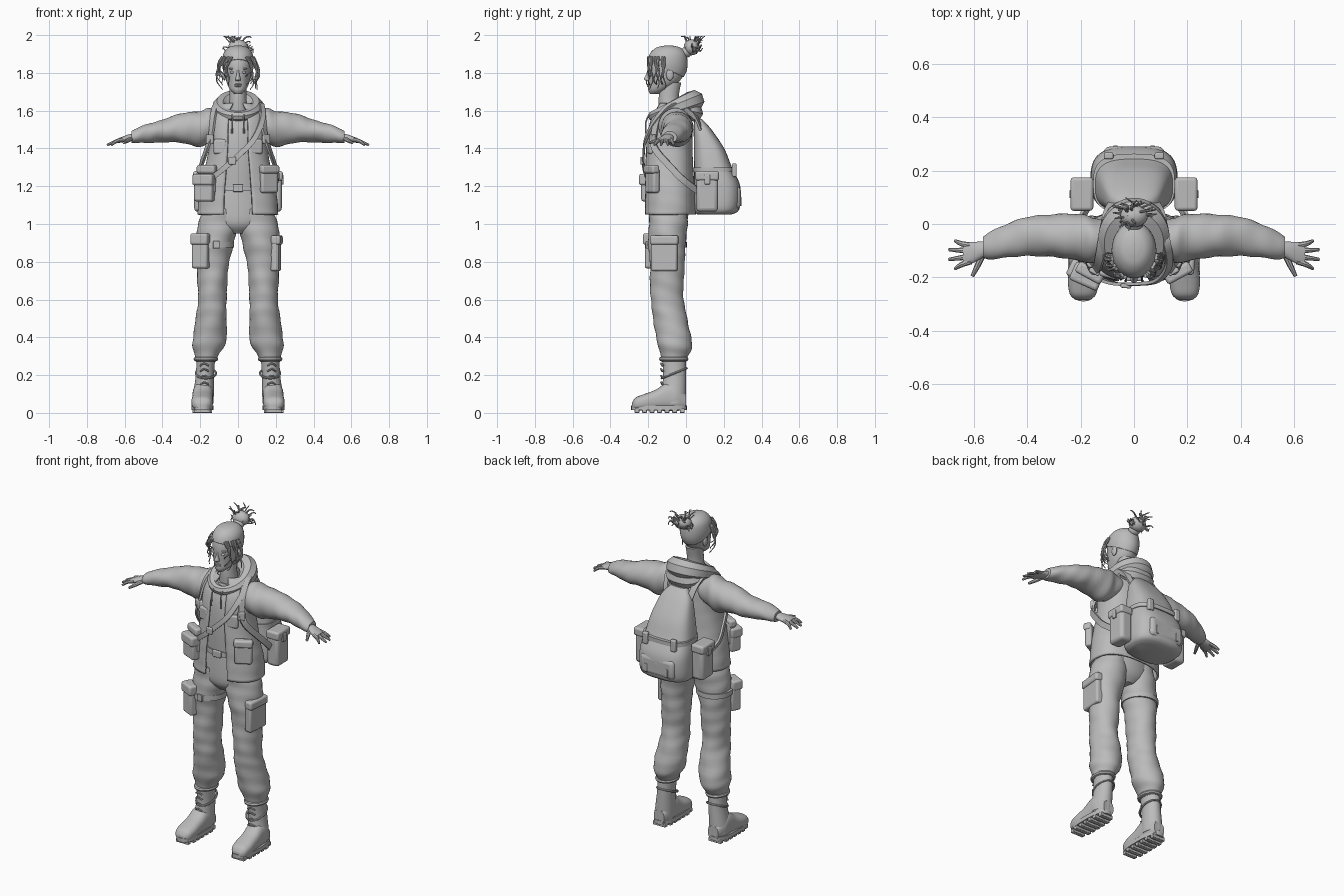
import bpy, bmesh, math, random
from mathutils import Vector, Matrix

if "Cube" in bpy.data.objects:
    bpy.data.objects.remove(bpy.data.objects["Cube"], do_unlink=True)
random.seed(4)

GREY = (0.5, 0.5, 0.5, 1)
clay = bpy.data.materials.new("plain_grey")
clay.use_nodes = True
clay.diffuse_color = GREY
clay.node_tree.nodes["Principled BSDF"].inputs["Base Color"].default_value = GREY


def finish(ob, mirror=False, bevel=0, shell=0):
    """Give an object its material, modifiers and smooth shading."""
    ob.data.materials.clear()
    ob.data.materials.append(clay)
    if bevel:
        mod = ob.modifiers.new("Bevel", "BEVEL")
        mod.width, mod.segments = bevel, 3
    if shell:
        mod = ob.modifiers.new("Solidify", "SOLIDIFY")
        mod.thickness = shell
    if mirror:
        ob.modifiers.new("Mirror", "MIRROR").use_mirror_merge = False
    bpy.ops.object.select_all(action="DESELECT")
    ob.select_set(True)
    bpy.context.view_layer.objects.active = ob
    bpy.ops.object.shade_smooth_by_angle(angle=math.radians(40))
    return ob


def add_mesh(name, bm, **options):
    bmesh.ops.recalc_face_normals(bm, faces=bm.faces)
    mesh = bpy.data.meshes.new(name)
    bm.to_mesh(mesh)
    bm.free()
    ob = bpy.data.objects.new(name, mesh)
    bpy.context.collection.objects.link(ob)
    return finish(ob, **options)


def resample(rows, steps=5):
    """Pass a smooth curve through rows of numbers."""
    rows = [Vector(r) for r in rows]
    out = []
    for i in range(len(rows) - 1):
        a, b, c = rows[max(i - 1, 0)], rows[i], rows[i + 1]
        d = rows[min(i + 2, len(rows) - 1)]
        for k in range(steps):
            t = k / steps
            out.append(b + (c - a) * (t / 2) + (a * 2 - b * 5 + c * 4 - d) * (t * t / 2)
                       + (b * 3 - a - c * 3 + d) * (t ** 3 / 2))
    return out + [rows[-1]]


def loft(name, rows, axis="z", sides=32, fold=0, square=2, gap=0, caps=True, cut=None, **options):
    """Skin rings of (position, centre, centre, radius, radius) along an axis."""
    bm = bmesh.new()
    place = {"x": lambda p, u, v: (p, u, v), "y": lambda p, u, v: (u, p, v),
             "z": lambda p, u, v: (u, v, p)}[axis]
    rings = []
    for p, cu, cv, ru, rv in resample(rows):
        ring = []
        for i in range(sides):
            ang = math.tau * i / sides
            c, s = math.cos(ang), math.sin(ang)
            k = 1 + fold * (math.sin(p * 75 + 2 * s) + math.sin(3 * ang + p * 28)) / 2
            u = cu + ru * k * math.copysign(abs(c) ** (2 / square), c)
            v = cv + rv * k * math.copysign(abs(s) ** (2 / square), s)
            ring.append(bm.verts.new(place(p, u, v)))
        rings.append(ring)
    for low, high in zip(rings, rings[1:]):
        for i in range(sides):
            j = (i + 1) % sides
            if abs(math.tau * (i + 0.5) / sides - 1.5 * math.pi) >= gap:
                bm.faces.new((low[i], low[j], high[j], high[i]))
    if caps:
        bm.faces.new(rings[0])
        bm.faces.new(rings[-1])
    if cut:
        bmesh.ops.bisect_plane(bm, geom=bm.verts[:] + bm.edges[:] + bm.faces[:],
                               plane_co=cut[0], plane_no=cut[1], clear_inner=True)
    return add_mesh(name, bm, **options)


def box(name, centre, size, turn=0, bevel=0.012, mirror=False):
    bm = bmesh.new()
    matrix = Matrix.Translation(centre) @ Matrix.Rotation(turn, 4, "Z") @ Matrix.Diagonal((*size, 1))
    bmesh.ops.create_cube(bm, size=1, matrix=matrix)
    return add_mesh(name, bm, bevel=bevel, mirror=mirror)


def ball(name, centre, radii, mirror=False):
    bm = bmesh.new()
    matrix = Matrix.Translation(centre) @ Matrix.Diagonal((*radii, 1))
    bmesh.ops.create_uvsphere(bm, u_segments=20, v_segments=12, radius=1, matrix=matrix)
    return add_mesh(name, bm, mirror=mirror)


def tube(name, paths, mirror=False, cyclic=False):
    """Round strands through rows of (x, y, z, radius)."""
    curve = bpy.data.curves.new(name, "CURVE")
    curve.dimensions, curve.bevel_depth, curve.bevel_resolution = "3D", 1, 2
    curve.use_fill_caps = True
    for path in paths:
        rows = resample(path, 3)
        spline = curve.splines.new("POLY")
        spline.points.add(len(rows) - 1)
        spline.use_cyclic_u = cyclic
        for point, (x, y, z, r) in zip(spline.points, rows):
            point.co, point.radius = (x, y, z, 1), r
    ob = bpy.data.objects.new(name, curve)
    bpy.context.collection.objects.link(ob)
    bpy.ops.object.select_all(action="DESELECT")
    ob.select_set(True)
    bpy.context.view_layer.objects.active = ob
    bpy.ops.object.convert(target="MESH")
    return finish(bpy.context.view_layer.objects.active, mirror=mirror)


def ribbon(name, path, width=0.03, thick=0.012, mirror=False):
    """A flat strap that lies around the torso."""
    rows, bm, rings = resample(path), bmesh.new(), []
    for i, p in enumerate(rows):
        along = (rows[min(i + 1, len(rows) - 1)] - rows[max(i - 1, 0)]).normalized()
        side = along.cross(p - Vector((0, -0.08, 1.35))).normalized()
        out = side.cross(along)
        rings.append([bm.verts.new(p + side * width / 2 * a + out * thick / 2 * b)
                      for a, b in ((1, 1), (1, -1), (-1, -1), (-1, 1))])
    for low, high in zip(rings, rings[1:]):
        for i in range(4):
            bm.faces.new((low[i], low[i - 1], high[i - 1], high[i]))
    bm.faces.new(rings[0])
    bm.faces.new(rings[-1])
    return add_mesh(name, bm, mirror=mirror)


# Head, face and neck
skull = [(1.688, 0, -.165, .018, .025), (1.71, 0, -.15, .042, .05), (1.75, 0, -.12, .06, .08),
         (1.8, 0, -.105, .07, .098), (1.85, 0, -.1, .076, .1), (1.9, 0, -.095, .068, .087),
         (1.93, 0, -.093, .043, .055), (1.94, 0, -.092, .012, .015)]
loft("head", skull)
loft("hair_cap", [(z + .004, x, y, rx + .008, ry + .008) for z, x, y, rx, ry in skull],
     cut=((0, 0, 1.77), (0, .5, 1)), shell=.006)
loft("neck", [(1.56, 0, -.08, .06, .06), (1.66, 0, -.092, .045, .053), (1.75, 0, -.08, .045, .055)])
loft("nose", [(1.758, 0, -.2, .013, .012), (1.768, 0, -.203, .014, .019), (1.79, 0, -.2, .008, .012),
              (1.82, 0, -.195, .006, .008)], sides=16)
ball("eye", (.029, -.19, 1.803), (.014, .008, .007), mirror=True)
ball("brow", (.03, -.189, 1.822), (.02, .009, .004), mirror=True)
ball("ear", (.072, -.085, 1.79), (.01, .02, .03), mirror=True)
for lip, z in (("upper_lip", 1.739), ("lower_lip", 1.73)):
    ball(lip, (0, -.196, z), (.02, .01, .005))

# Curls beside the face, bun and loose wisps
curls = []
for i in range(18):
    sign = 1 if i % 2 else -1
    a, drop, phase = random.uniform(.35, 1.5), random.uniform(.1, .19), random.uniform(0, 6)
    curls.append([(sign * (.084 * math.sin(a) + .022 * math.sin(math.pi * t) + .008 * t) + .011 * math.sin(9 * t + phase) * t,
                   -.1 - .108 * math.cos(a) + .011 * math.cos(9 * t + phase) * t,
                   1.885 - drop * t, .007 * (1 - t * .7)) for t in [k / 9 for k in range(10)]])
tube("face_curls", curls)
ball("hair_bun", (0, .03, 1.935), (.052, .042, .042))
ball("bun_band", (0, .002, 1.91), (.035, .03, .03))
wisps = []
for i in range(30):
    a, lift, reach = random.uniform(0, math.tau), random.uniform(-.6, .9), random.uniform(.06, .09)
    wisps.append([(math.cos(a) * reach * t + .012 * math.sin(8 * t + i) * t, .038 + math.sin(a) * reach * .75 * t,
                   min(1.993, 1.94 + lift * reach * t + .014 * math.sin(7 * t + i * 2)), .006 * (1.1 - t * .7))
                  for t in [k / 7 for k in range(8)]])
tube("bun_wisps", wisps)

# Hooded jacket over a shirt
loft("shirt", [(1.18, 0, -.09, .135, .105), (1.35, 0, -.09, .14, .112), (1.5, 0, -.085, .138, .105),
               (1.6, 0, -.08, .08, .07)])
loft("jacket", [(1.64, 0, -.07, .075, .07), (1.6, 0, -.075, .125, .09), (1.52, 0, -.085, .15, .115),
                (1.4, 0, -.09, .155, .125), (1.25, 0, -.09, .185, .13), (1.15, 0, -.085, .205, .135),
                (1.05, 0, -.085, .215, .137)], sides=64, square=2.4, gap=.26, fold=.012, caps=False, shell=.012)
hood = []
for k in range(24):
    t = math.tau * k / 24
    c = math.cos(t)
    hood.append((.093 * math.sin(t), -.068 - .108 * c, 1.612 - .04 * c, .042 - .016 * c))
tube("hood", [hood], cyclic=True)
tube("hood_back_fold", [[(-.09, .0, 1.6, .03), (-.05, .04, 1.59, .045), (.05, .04, 1.59, .045), (.09, .0, 1.6, .03)]])
tube("drawstring", [[(.03, -.195, 1.58, .004), (.03, -.212, 1.54, .004), (.032, -.213, 1.48, .005)]], mirror=True)
loft("sleeve", [(.08, -.06, 1.525, .07, .07), (.15, -.06, 1.52, .085, .092), (.2, -.05, 1.505, .088, .095),
                (.3, -.045, 1.507, .08, .078), (.4, -.045, 1.492, .073, .06), (.48, -.065, 1.48, .062, .05),
                (.54, -.082, 1.467, .051, .038), (.565, -.087, 1.46, .04, .03)], axis="x", fold=.045, mirror=True)
box("jacket_pocket", (.162, -.178, 1.23), (.1, .04, .13), .5, mirror=True)
box("jacket_pocket_flap", (.165, -.183, 1.29), (.108, .045, .045), .5, mirror=True)
box("chest_pocket", (.095, -.19, 1.41), (.07, .025, .08), .25, mirror=True)

# Hands
loft("palm", [(.54, -.088, 1.462, .026, .02), (.58, -.1, 1.455, .034, .019), (.615, -.11, 1.446, .042, .015),
              (.64, -.115, 1.44, .038, .011)], axis="x", sides=20, mirror=True)
fingers = [[(.61, -.11 + off, 1.447, .011), (.645, -.113 + off * 1.3, 1.438, .01), (tip, -.115 + off * 1.75, 1.418, .006)]
           for off, tip in ((.03, .67), (.011, .693), (-.01, .693), (-.03, .67))]
fingers.append([(.565, -.11, 1.452, .013), (.585, -.155, 1.44, .011), (.605, -.195, 1.43, .007)])
tube("fingers", fingers, mirror=True)

# Trousers and belt
loft("hips", [(1.25, 0, -.09, .13, .095), (1.1, 0, -.09, .165, .105), (1.0, 0, -.095, .15, .098), (.95, 0, -.095, .06, .06)])
loft("belt", [(z, 0, -.09, .148, .112) for z in (1.175, 1.205)])
box("belt_buckle", (0, -.205, 1.19), (.055, .016, .04), bevel=.005)
loft("trouser_leg", [(1.08, .09, -.095, .09, .1), (1.0, .105, -.095, .106, .102), (.9, .12, -.1, .098, .1),
                     (.8, .132, -.1, .085, .092), (.7, .135, -.1, .08, .09), (.6, .137, -.1, .075, .086),
                     (.52, .14, -.088, .08, .09), (.4, .15, -.064, .089, .092), (.35, .158, -.06, .083, .09),
                     (.31, .165, -.06, .065, .075), (.27, .17, -.065, .05, .06)], fold=.04, mirror=True)
box("cargo_pocket", (.2, -.115, .84), (.045, .14, .18), -.1)
box("cargo_pocket_flap", (.206, -.115, .915), (.05, .15, .05), -.1)
box("thigh_pouch", (-.195, -.175, .855), (.09, .06, .18), -.45)
box("thigh_pouch_flap", (-.197, -.18, .92), (.1, .068, .06), -.45)
box("thigh_buckle", (-.115, -.207, .89), (.035, .014, .04), bevel=.004)
loft("thigh_band", [(z, -.125, -.1, .104, .104) for z in (.875, .905)])

# Boots
loft("boot_shaft", [(.3, .17, -.065, .05, .064), (.2, .175, -.06, .048, .061), (.1, .183, -.065, .055, .066),
                    (.05, .185, -.065, .055, .066)], mirror=True)
loft("boot_foot", [(.0, .184, .06, .035, .04), (-.05, .185, .08, .054, .07), (-.1, .186, .085, .055, .075),
                   (-.16, .188, .068, .055, .055), (-.22, .19, .056, .057, .044), (-.265, .191, .048, .048, .034),
                   (-.285, .192, .04, .025, .016)], axis="y", square=2.5, mirror=True)
loft("boot_sole", [(z, .189, -.143, .058, .147) for z in (.016, .04)], square=2.8, mirror=True)
for k in range(7):
    box("sole_tread", (.189, -.02 - .04 * k, .012), (.085 if k in (0, 6) else .105, .026, .024), bevel=.004, mirror=True)
cuff = [(.17 + .053 * math.sin(a), -.065 + .066 * math.cos(a), .285, .012) for a in [math.tau * k / 16 for k in range(16)]]
tube("boot_cuff", [cuff], mirror=True, cyclic=True)
tube("ankle_lace", [[(x, y + .003, z - .075 + .4 * (y + .065), .006) for x, y, z, r in cuff]], mirror=True, cyclic=True)
tube("boot_laces", [[(.155, -.125, z, .005), (.18, -.132, z + .012, .005), (.2, -.12, z, .005)]
                    for z in (.15, .185, .22, .25)], mirror=True)

# Backpack
loft("backpack", [(1.05, 0, .15, .13, .09), (1.08, 0, .163, .16, .12), (1.2, 0, .165, .16, .122), (1.3, 0, .143, .145, .1),
                  (1.4, 0, .122, .125, .08), (1.5, 0, .088, .095, .047), (1.555, 0, .065, .05, .02)],
     square=2.9, sides=48)
loft("backpack_band", [(z, 0, .15, .153, .113) for z in (1.275, 1.3)], square=2.9, sides=48)
box("backpack_front_pocket", (0, .26, 1.14), (.23, .06, .12), bevel=.025)
box("side_pocket", (.192, .112, 1.165), (.08, .115, .2), bevel=.02, mirror=True)
box("side_pocket_flap", (.195, .112, 1.255), (.085, .125, .05), mirror=True)
box("side_pocket_buckle", (.236, .112, 1.235), (.012, .03, .05), bevel=.004, mirror=True)
box("pack_buckle", (.095, .255, 1.285), (.035, .025, .07), bevel=.006, mirror=True)
box("pack_tab", (.07, .288, 1.12), (.018, .012, .05), bevel=.004, mirror=True)
ribbon("pack_strap", [(.08, .08, 1.5), (.1, .035, 1.59), (.115, -.05, 1.633), (.13, -.135, 1.58), (.142, -.168, 1.48),
                      (.165, -.165, 1.4), (.198, -.08, 1.3), (.21, -.01, 1.23), (.17, .07, 1.17)], .034, mirror=True)
box("strap_buckle", (.148, -.178, 1.45), (.042, .018, .05), .5, .005, mirror=True)

# Cross-body bag
ribbon("bag_strap", [(.09, .05, 1.56), (.12, -.06, 1.64), (.13, -.155, 1.56), (.085, -.213, 1.45), (0, -.225, 1.36),
                     (-.08, -.222, 1.29), (-.155, -.195, 1.23)], .028)
box("bag_strap_buckle", (-.03, -.232, 1.335), (.04, .016, .04), -.1, .005)
box("side_bag", (-.175, -.19, 1.185), (.105, .065, .13), -.42)
box("side_bag_flap", (-.177, -.195, 1.235), (.115, .075, .06), -.42)
